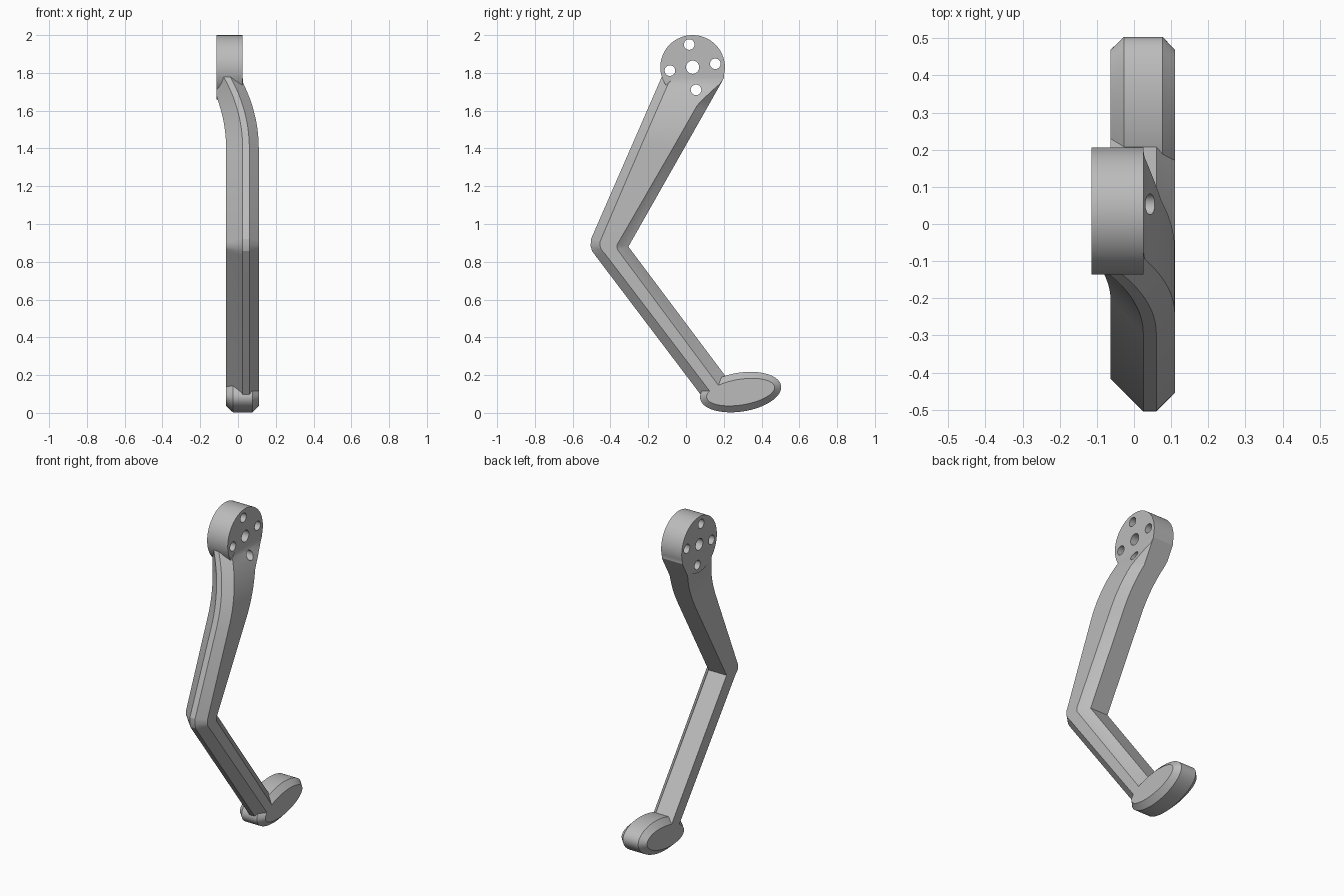
import bpy, bmesh, math

if "Cube" in bpy.data.objects:
    bpy.data.objects.remove(bpy.data.objects["Cube"])

grey = bpy.data.materials.new("plain grey")
grey.use_nodes = True
grey.diffuse_color = (0.5, 0.5, 0.5, 1)
grey.node_tree.nodes["Principled BSDF"].inputs["Base Color"].default_value = (0.5, 0.5, 0.5, 1)


def loft(name, sections):
    """Closed solid skinned through equal-length rings of points."""
    bm = bmesh.new()
    rings = [[bm.verts.new(p) for p in ring] for ring in sections]
    n = len(rings[0])
    for a, b in zip(rings, rings[1:]):
        for i in range(n):
            j = (i + 1) % n
            bm.faces.new((a[i], a[j], b[j], b[i]))
    bm.faces.new(rings[0][::-1])
    bm.faces.new(rings[-1])
    bmesh.ops.remove_doubles(bm, verts=bm.verts, dist=0.0005)
    bmesh.ops.recalc_face_normals(bm, faces=bm.faces)
    mesh = bpy.data.meshes.new(name)
    bm.to_mesh(mesh)
    bm.free()
    mesh.materials.append(grey)
    obj = bpy.data.objects.new(name, mesh)
    bpy.context.collection.objects.link(obj)
    return obj


def ellipse(x, y, z, a, b, tilt=0.0, n=64):
    c, s = math.cos(tilt), math.sin(tilt)
    pts = []
    for i in range(n):
        t = 2 * math.pi * i / n
        u, v = a * math.cos(t), b * math.sin(t)
        pts.append((x, y + u * c - v * s, z + u * s + v * c))
    return pts


# Limb section: chamfered bar between an outer and an inner edge point
RIGHT, LEFT = 0.025, -0.115  # side planes of the hub


def limb_section(outer, inner, shift=0.0):
    (y0, z0), (y1, z1) = outer, inner
    w = math.hypot(y1 - y0, z1 - z0)
    side = max(-0.063 + shift, LEFT)
    ridge_l, ridge_r = 0.025 + shift, 0.06 + shift
    face = max(0.11 + shift, RIGHT)
    edge = max(0.06 + shift, RIGHT)
    profile = [
        (0, ridge_l), (0, ridge_r),
        (face - ridge_r, face),
        (w - 1.2 * (face - ridge_r), face) if edge == ridge_r else (w - 1.2 * (face - edge), face),
        (w, edge), (w, side),
        (ridge_l - side, side),
    ]
    return [(x, y0 + (y1 - y0) * u / w, z0 + (z1 - z0) * u / w) for u, x in profile]


def bend(z):
    """Sideways arc that carries the upper limb under the hub."""
    r, d = 0.76, max(0, z - 1.4)
    return math.sqrt(r * r - d * d) - r


sections = []
steps = 14
for i in range(steps + 1):
    z = 1.8 - 0.4 * i / steps
    y_out = -0.503 + 0.436 * (z - 0.92)
    y_in = min(-0.305 + 0.567 * (z - 0.88), 0.2)
    sections.append(limb_section((y_out, z), (y_in, z), bend(z)))
# Rounded knee, then the lower limb down into the foot
knee = (-0.305, 0.88)
for outer in ((-0.503, 0.92), (-0.505, 0.885), (-0.498, 0.858), (-0.48, 0.833)):
    sections.append(limb_section(outer, knee))
sections.append(limb_section((0.088, 0.083), (0.235, 0.16)))
leg = loft("leg", sections)

# Hub disc at the hip
HY, HZ = 0.035, 1.83
hub = loft("hub", [ellipse(x, HY, HZ, 0.171, 0.17) for x in (LEFT, RIGHT)])

# Tilted oval foot with chamfered rims
foot = loft("foot", [
    ellipse(x, 0.289, 0.11, 0.217 - inset, 0.103 - inset, math.radians(9))
    for x, inset in ((-0.063, 0.035), (-0.027, 0), (0.077, 0), (0.11, 0.035))])

# Bolt holes: one central, four around it
cutters = []
for dy, dz, r in ((0, 0, 0.035), (-0.018, 0.12, 0.028), (0.12, 0.018, 0.028),
                  (0.018, -0.12, 0.028), (-0.12, -0.018, 0.028)):
    cutters.append(loft("hole_cutter", [
        ellipse(x, HY + dy, HZ + dz, r, r, n=32) for x in (-0.3, 0.3)]))

# Merge the parts, drill the holes
bpy.ops.object.select_all(action='DESELECT')
bpy.context.view_layer.objects.active = leg
leg.select_set(True)
for other, op in [(hub, 'UNION'), (foot, 'UNION')] + [(c, 'DIFFERENCE') for c in cutters]:
    mod = leg.modifiers.new("join", 'BOOLEAN')
    mod.object, mod.operation, mod.solver = other, op, 'EXACT'
    bpy.ops.object.modifier_apply(modifier=mod.name)
    bpy.data.objects.remove(other)
bpy.ops.object.shade_smooth_by_angle(angle=math.radians(20))
